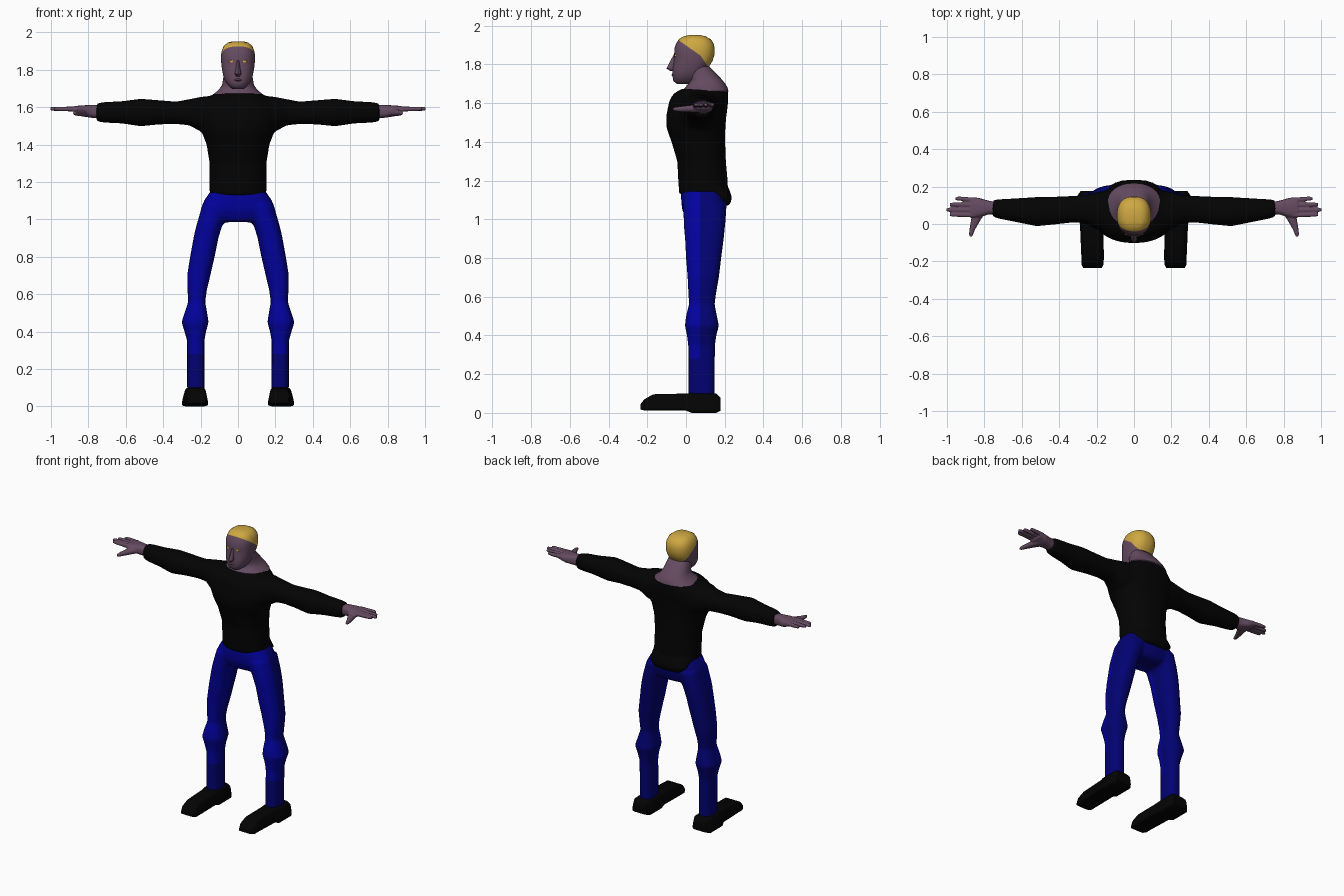
import bpy, bmesh, math
from mathutils import Vector


def mat(name, col):
    m = bpy.data.materials.new(name)
    m.diffuse_color = (*col, 1)
    return m


SKIN = mat("skin", (0.13, 0.07, 0.12))
HAIR = mat("blond hair", (0.62, 0.39, 0.055))
BLACK = mat("black cloth", (0.001, 0.001, 0.001))
BLUE = mat("blue denim", (0.0006, 0.0006, 0.34))
NAVY = mat("dark blue denim", (0.0006, 0.0006, 0.17))

ORDER = {'x': (2, 0, 1), 'y': (0, 2, 1), 'z': (0, 1, 2)}  # where (a, b, t) land


def loft(bm, axis, rings, p=2.3, n=32):
    """Closed skin through superellipse rings (t, a0, a1, b0, b1)."""
    loops = []
    for t, a0, a1, b0, b1 in rings:
        loop = []
        for i in range(n):
            th = 2 * math.pi * i / n
            c, s = math.cos(th), math.sin(th)
            a = (a0 + a1) / 2 + (a1 - a0) / 2 * math.copysign(abs(c) ** (2 / p), c)
            b = (b0 + b1) / 2 + (b1 - b0) / 2 * math.copysign(abs(s) ** (2 / p), s)
            abt = (a, b, t)
            loop.append(bm.verts.new([abt[k] for k in ORDER[axis]]))
        loops.append(loop)
    for l0, l1 in zip(loops, loops[1:]):
        for i in range(n):
            j = (i + 1) % n
            bm.faces.new((l0[i], l0[j], l1[j], l1[i]))
    bm.faces.new(loops[0])
    bm.faces.new(loops[-1])


def sym(rings):
    """(z, front, back, half width) -> loft rings centred on x = 0."""
    return [(z, -w, w, f, b) for z, f, b, w in rings]


def legs(rings):
    """(t, other0, other1, x inner, x outer) -> loft rings."""
    return [(t, xi, xo, o0, o1) for t, o0, o1, xi, xo in rings]


def finish(bm, name, mats, mirror=False, voxel=0, smooth=3):
    bmesh.ops.recalc_face_normals(bm, faces=bm.faces)
    me = bpy.data.meshes.new(name)
    bm.to_mesh(me)
    bm.free()
    ob = bpy.data.objects.new(name, me)
    bpy.context.collection.objects.link(ob)
    for m in mats:
        me.materials.append(m)
    if mirror:
        ob.modifiers.new("mirror", 'MIRROR').use_mirror_merge = False
    if voxel:
        r = ob.modifiers.new("fuse", 'REMESH')
        r.mode = 'VOXEL'
        r.voxel_size = voxel
        r.use_smooth_shade = True
        s = ob.modifiers.new("soften", 'SMOOTH')
        s.factor, s.iterations = 0.5, smooth
    else:
        bpy.ops.object.select_all(action='DESELECT')
        ob.select_set(True)
        bpy.context.view_layer.objects.active = ob
        bpy.ops.object.shade_smooth_by_angle(angle=math.radians(50))
    return ob


# Sweater: torso, dropped back hem and sleeves fused together
bm = bmesh.new()
loft(bm, 'z', sym([
    (1.13, -.035, .215, .152), (1.2, -.04, .215, .152), (1.3, -.045, .206, .152),
    (1.4, -.075, .202, .168), (1.47, -.1, .203, .195), (1.53, -.102, .208, .22),
    (1.58, -.093, .215, .22), (1.62, -.083, .218, .2), (1.65, -.062, .218, .16),
    (1.672, -.025, .214, .13)]), 2.2, 40)
loft(bm, 'z', sym([(1.07, .16, .225, .1), (1.11, .12, .238, .14), (1.16, 0, .222, .15)]))
arm = [(.08, -.05, .195, 1.44, 1.668), (.2, -.03, .17, 1.47, 1.655), (.26, 0.005, .155, 1.503, 1.643),
       (.33, 0.008, .15, 1.51, 1.63), (.42, -.002, .146, 1.508, 1.637), (.52, -.012, .144, 1.498, 1.645),
       (.62, .008, .138, 1.513, 1.632), (.72, .028, .132, 1.518, 1.627), (.757, .04, .128, 1.525, 1.62)]
loft(bm, 'x', arm)
loft(bm, 'x', [(-r[0], *r[1:]) for r in arm])
finish(bm, "sweater", [BLACK], voxel=.011)

# Trousers: hips and two legs fused together
bm = bmesh.new()
loft(bm, 'z', sym([(.985, .03, .17, .1), (1.0, .0, .195, .15), (1.05, -.02, .208, .2),
                   (1.1, -.025, .212, .182), (1.15, -.025, .208, .148)]), 2.6)
loft(bm, 'z', legs([
    (1.08, -.015, .21, .03, .19), (1.0, -.012, .205, .072, .213), (.95, -.01, .2, .09, .227),
    (.9, -.005, .195, .105, .238), (.8, 0, .182, .125, .256), (.7, .008, .17, .148, .272),
    (.62, .012, .156, .167, .27), (.56, .015, .148, .175, .266), (.5, 0, .16, .165, .286),
    (.45, -.006, .17, .157, .302), (.4, .005, .157, .171, .286), (.35, .011, .15, .18, .272),
    (.085, .011, .147, .179, .272)]), 2.5)
trousers = finish(bm, "trousers", [BLUE, NAVY], mirror=True, voxel=.011)

# Bake the fused trousers, then darken the back panels and lower legs
fused = bpy.data.meshes.new_from_object(
    trousers.evaluated_get(bpy.context.evaluated_depsgraph_get()))
trousers.modifiers.clear()
trousers.data = fused
for p in fused.polygons:
    p.material_index = int(p.center.y > .075 or p.center.z < .28)

# Shoes: low box loft, narrowed towards the top
bm = bmesh.new()
loft(bm, 'y', legs([
    (.177, .01, .08, .17, .29), (.155, 0, .1, .155, .306), (.03, 0, .103, .155, .306),
    (0, .012, .1, .157, .296), (-.17, .012, .096, .155, .288), (-.215, .012, .07, .157, .286),
    (-.235, .018, .045, .168, .275)]), 6)
for v in bm.verts:
    v.co.x = .222 + (v.co.x - .222) * (1 - .3 * min(v.co.z / .1, 1))
finish(bm, "shoes", [BLACK], mirror=True)

# Hands: palm, four fingers and a thumb
bm = bmesh.new()
loft(bm, 'x', [(.72, .055, .115, 1.54, 1.61), (.78, .05, .125, 1.543, 1.612),
               (.83, .035, .14, 1.55, 1.61), (.875, .035, .143, 1.568, 1.606)], 2.6)
for y0, y1, tip in ((.048, .05, .985), (.075, .076, 1.003), (.102, .104, .985), (.128, .136, .955)):
    loft(bm, 'x', [(.85, y0 - .013, y0 + .013, 1.576, 1.604), (tip - .02, y1 - .011, y1 + .011, 1.58, 1.602),
                   (tip, y1 - .008, y1 + .008, 1.583, 1.6)], 2.5, 12)
loft(bm, 'y', [(.08, .78, .86, 1.55, 1.595), (.03, .815, .87, 1.552, 1.59), (-.03, .85, .88, 1.555, 1.583),
               (-.055, .86, .882, 1.558, 1.58), (-.068, .866, .878, 1.562, 1.576)], 2.3, 16)
finish(bm, "hands", [SKIN], mirror=True, voxel=.005, smooth=1)

# Neck, spreading into the open collar
bm = bmesh.new()
loft(bm, 'z', sym([(1.64, 0, .2, .12), (1.662, -.022, .219, .142), (1.682, -.002, .214, .116),
                   (1.7, .012, .203, .098), (1.72, .015, .187, .085), (1.75, .0, .16, .08),
                   (1.8, 0, .11, .07)]))
finish(bm, "neck", [SKIN])

# Head, cut along the hairline; faces above either cut become hair
bm = bmesh.new()
loft(bm, 'z', sym([
    (1.698, -.045, .03, .03), (1.713, -.065, .06, .05), (1.735, -.069, .09, .066),
    (1.76, -.07, .1, .077), (1.79, -.067, .12, .083), (1.82, -.062, .138, .088),
    (1.85, -.061, .147, .091), (1.88, -.06, .148, .091), (1.905, -.052, .144, .086),
    (1.93, -.037, .128, .075), (1.945, -.012, .1, .055), (1.951, .015, .075, .033)]), 2.4, 40)
cuts = [(Vector((0, .075, 1.845)), Vector((0, .7, 1)).normalized()),
        (Vector((0, .075, 1.845)), Vector((0, 1.5, 1)).normalized())]
for co, no in cuts:
    bmesh.ops.bisect_plane(bm, geom=bm.verts[:] + bm.edges[:] + bm.faces[:],
                           plane_co=co, plane_no=no)
for f in bm.faces:
    c = f.calc_center_median()
    f.material_index = int(any((c - co).dot(no) > 0 for co, no in cuts))
finish(bm, "head", [SKIN, HAIR])

# Nose and lips
bm = bmesh.new()
loft(bm, 'z', sym([(1.765, -.08, -.03, .012), (1.778, -.101, -.03, .018), (1.81, -.085, -.03, .012),
                   (1.85, -.064, -.03, .008)]), 2, 12)
loft(bm, 'z', sym([(1.737, -.068, -.03, .02), (1.745, -.076, -.03, .028), (1.753, -.07, -.03, .022)]), 2, 16)
finish(bm, "nose_and_lips", [SKIN])

# Eyes: thin plates set in the face
bm = bmesh.new()
loft(bm, 'y', [(-.059, .026, .048, 1.839, 1.851), (-.05, .024, .05, 1.837, 1.853)], 2, 12)
finish(bm, "eyes", [HAIR], mirror=True)
